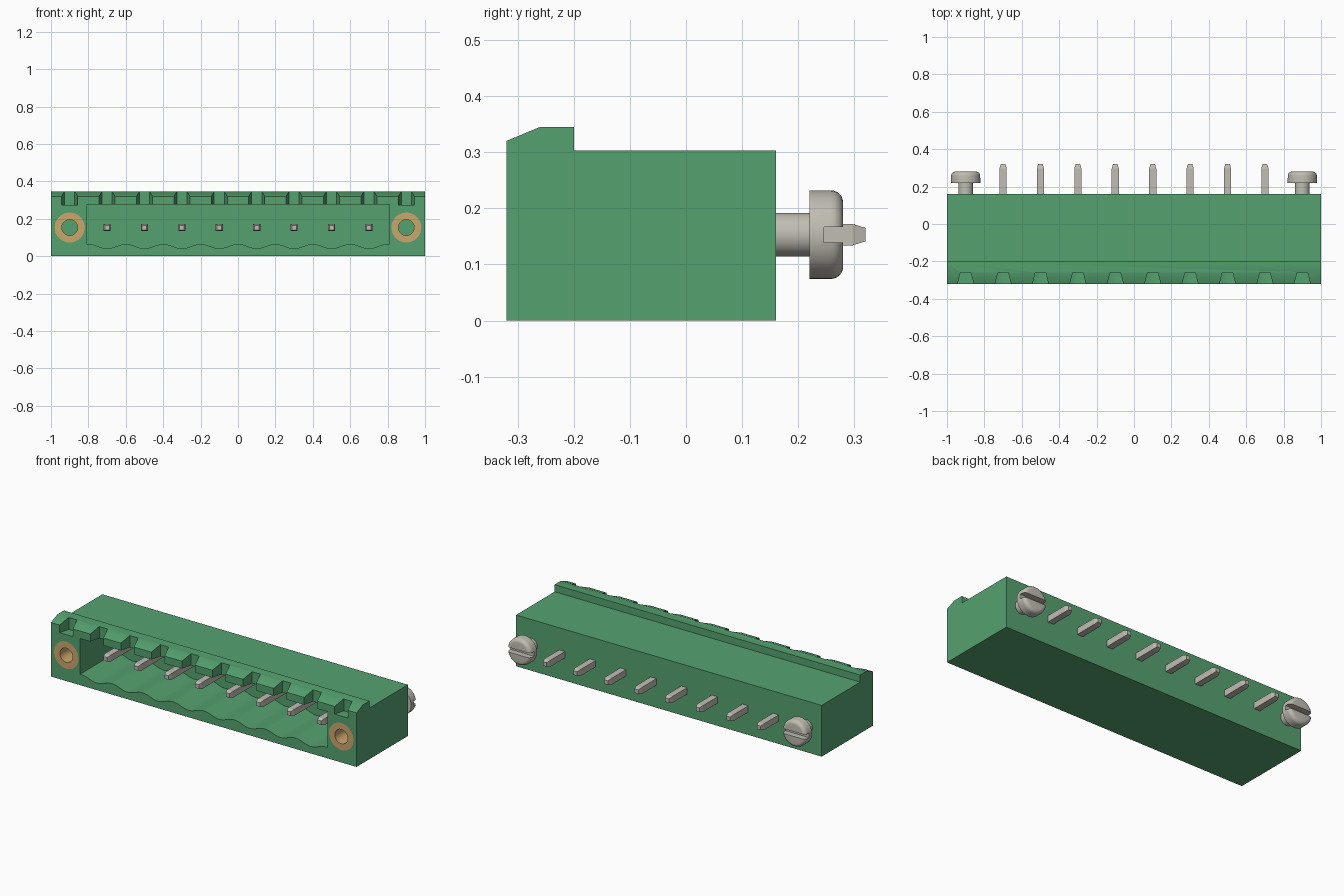
import bpy, bmesh, math

cube = bpy.data.objects.get("Cube")
if cube:
    bpy.data.objects.remove(cube, do_unlink=True)


def material(name, rgb):
    m = bpy.data.materials.new(name)
    m.use_nodes = True
    m.diffuse_color = (*rgb, 1)
    m.node_tree.nodes["Principled BSDF"].inputs["Base Color"].default_value = (*rgb, 1)
    return m


green = material("green plastic", (0.09, 0.36, 0.16))
brass = material("brass", (0.60, 0.39, 0.15))
steel = material("tinned metal", (0.53, 0.51, 0.45))

PITCH = 0.2
AXIS_Z = 0.153
FRONT, BACK = -0.32, 0.16


def loft(name, rings, mat, closed=False, smooth=False):
    """Bridge equal rings of points; cap the ends, or close into a tube."""
    bm = bmesh.new()
    loops = [[bm.verts.new(p) for p in ring] for ring in rings]
    n = len(loops[0])
    pairs = list(zip(loops, loops[1:]))
    if closed:
        pairs.append((loops[-1], loops[0]))
    else:
        bm.faces.new(loops[0])
        bm.faces.new(loops[-1])
    for a, b in pairs:
        for i in range(n):
            j = (i + 1) % n
            bm.faces.new((a[i], a[j], b[j], b[i]))
    bmesh.ops.recalc_face_normals(bm, faces=bm.faces)
    mesh = bpy.data.meshes.new(name)
    bm.to_mesh(mesh)
    bm.free()
    mesh.materials.append(mat)
    obj = bpy.data.objects.new(name, mesh)
    bpy.context.collection.objects.link(obj)
    if smooth:
        shade(obj)
    return obj


def activate(obj):
    bpy.ops.object.select_all(action="DESELECT")
    obj.select_set(True)
    bpy.context.view_layer.objects.active = obj


def shade(obj):
    activate(obj)
    bpy.ops.object.shade_smooth_by_angle(angle=math.radians(32))


def cut(obj, cutter):
    activate(obj)
    mod = obj.modifiers.new("cut", "BOOLEAN")
    mod.operation, mod.solver, mod.object = "DIFFERENCE", "EXACT", cutter
    bpy.ops.object.modifier_apply(modifier=mod.name)
    bpy.data.objects.remove(cutter, do_unlink=True)


def circle(x, y, r, n=40):
    steps = [2 * math.pi * i / n for i in range(n)]
    return [(x + r * math.cos(t), y, AXIS_Z + r * math.sin(t)) for t in steps]


def rect(x, y, z, hx, hz):
    return [(x + sx * hx, y, z + sz * hz) for sx, sz in ((-1, -1), (1, -1), (1, 1), (-1, 1))]


# Housing: side profile with a raised chamfered lip
profile = [(FRONT, 0), (BACK, 0), (BACK, 0.303), (-0.2, 0.303),
           (-0.2, 0.345), (-0.26, 0.345), (FRONT, 0.32)]
housing = loft("housing", [[(x, y, z) for y, z in profile] for x in (-1, 1)], green)

# Front cavity with a scalloped floor, one dip under each pin
half = 0.81
outline = [(half, 0.276), (-half, 0.276)]
for i in range(97):
    x = -half + 2 * half * i / 96
    outline.append((x, 0.053 + 0.012 * math.cos(2 * math.pi * (x - 0.1) / PITCH + math.pi)))
cut(housing, loft("cavity_cutter", [[(x, y, z) for x, z in outline] for y in (-0.4, 0.02)], green))

# Tapered notches along the lip
for i in range(10):
    x = (i - 4.5) * PITCH
    rings = [rect(x, y, 0.3745, h, 0.1) for y, h in ((-0.34, 0.048), (-0.258, 0.027))]
    cut(housing, loft("notch_cutter", rings, green))

# Blind holes for the threaded sleeves
for x in (-0.9, 0.9):
    cut(housing, loft("hole_cutter", [circle(x, y, 0.08) for y in (-0.4, -0.02)], green))
shade(housing)

# Contact pins, chamfered at both ends
for i in range(8):
    x = (i - 3.5) * PITCH
    sections = ((-0.24, 0.012), (-0.22, 0.019), (0.297, 0.019), (0.32, 0.012))
    loft("contact_pin_%d" % (i + 1), [rect(x, y, AXIS_Z, h, h) for y, h in sections], steel)

# Sleeves in the front and slotted screws in the back
for side, x in (("right", -0.9), ("left", 0.9)):
    tube = ((FRONT, 0.08), (FRONT, 0.042), (-0.02, 0.042), (-0.02, 0.08))
    loft(side + "_threaded_sleeve", [circle(x, y, r) for y, r in tube], brass, True, True)

    lathe = [(0.1, 0.039), (0.22, 0.039), (0.22, 0.079)]
    for k in range(7):
        t = math.pi / 2 * k / 6
        lathe.append((0.258 + 0.022 * math.sin(t), 0.057 + 0.022 * math.cos(t)))
    screw = loft(side + "_screw", [circle(x, y, r) for y, r in lathe], steel)
    cut(screw, loft("slot_cutter", [rect(x, y, AXIS_Z, 0.1, 0.014) for y in (0.246, 0.3)], steel))
    shade(screw)
